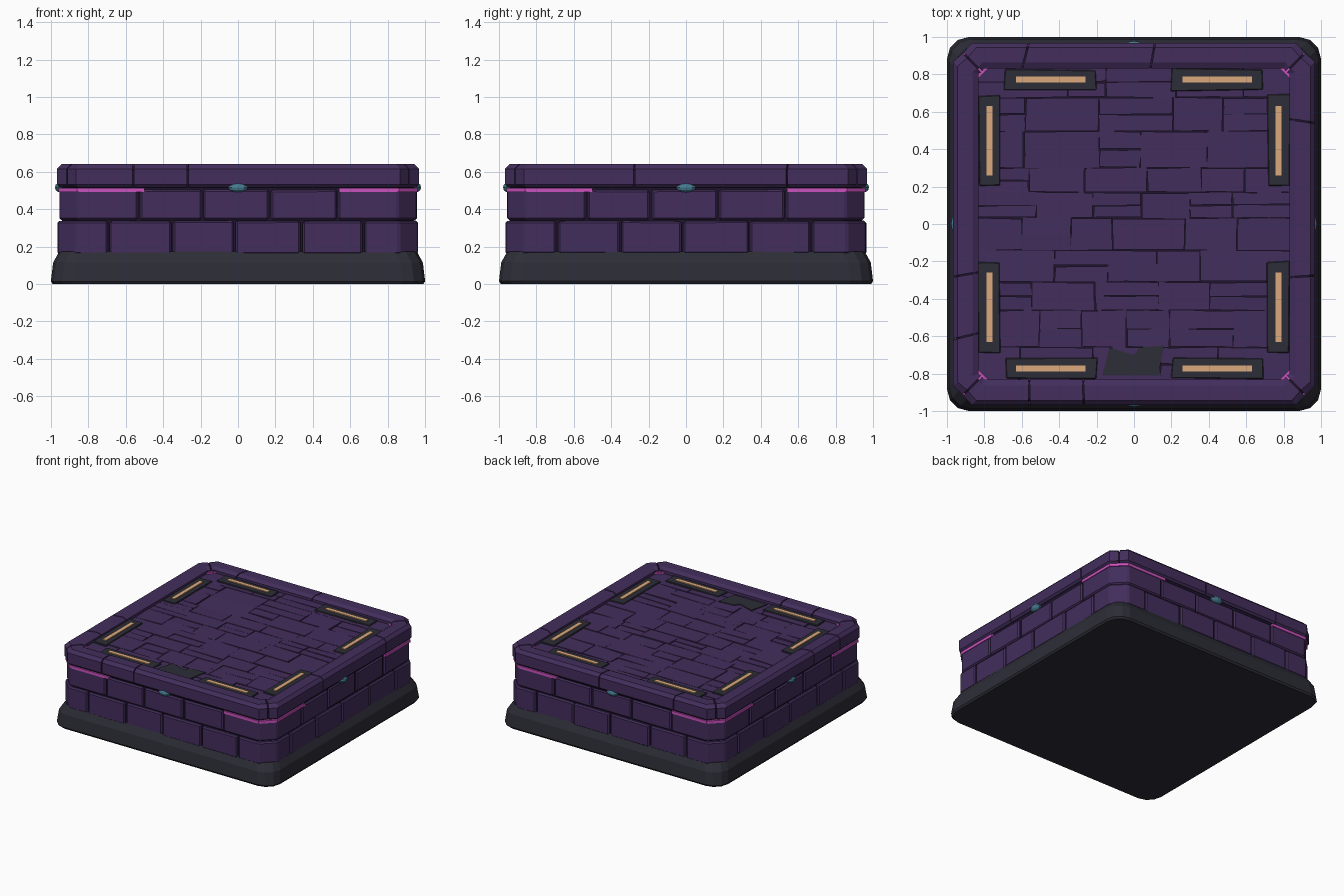
import bpy, bmesh, math, random
from mathutils import Matrix

if "Cube" in bpy.data.objects:
    bpy.data.objects.remove(bpy.data.objects["Cube"])

random.seed(4)


def material(name, rgb):
    m = bpy.data.materials.new(name)
    m.diffuse_color = (*rgb, 1)
    m.use_nodes = True
    m.node_tree.nodes["Principled BSDF"].inputs["Base Color"].default_value = m.diffuse_color
    return m


PURPLE = material("purple stone", (0.056, 0.027, 0.108))
CRACK = material("dark crack", (0.013, 0.007, 0.025))
SLATE = material("dark slate", (0.026, 0.026, 0.038))
PINK = material("pink glow", (0.60, 0.085, 0.52))
TAN = material("warm light", (0.72, 0.40, 0.205))
TEAL = material("teal gem", (0.062, 0.205, 0.28))


def finish(bm, name, mat, bevel=0):
    bmesh.ops.recalc_face_normals(bm, faces=bm.faces)
    me = bpy.data.meshes.new(name)
    bm.to_mesh(me)
    bm.free()
    me.materials.append(mat)
    ob = bpy.data.objects.new(name, me)
    bpy.context.collection.objects.link(ob)
    if bevel:
        mod = ob.modifiers.new("bevel", 'BEVEL')
        mod.width, mod.segments = bevel, 1
    return ob


def turn(p, k):
    """Rotate a point by k quarter turns about z."""
    x, y = p[0], p[1]
    for _ in range(k):
        x, y = -y, x
    return (x, y, *p[2:])


def loft(bm, rings, closed=False):
    """Skin a list of equal-length rings; cap the ends unless closed."""
    vs = [[bm.verts.new(p) for p in r] for r in rings]
    n = len(vs[0])
    for a, b in zip(vs, vs[1:] + ([vs[0]] if closed else [])):
        for i in range(n):
            bm.faces.new((a[i], a[(i + 1) % n], b[(i + 1) % n], b[i]))
    if not closed:
        bm.faces.new(vs[0])
        bm.faces.new(vs[-1])


def prism(bm, pts, z0, z1, k=0, tilt=0):
    pts = [turn(p, k) for p in pts]
    loft(bm, [[(x, y, z0) for x, y in pts],
              [(x, y, z1 + random.uniform(-tilt, tilt)) for x, y in pts]])


def rect(x0, x1, y0, y1, j=0):
    u = lambda: random.uniform(-j, j)
    return [(x + u(), y + u()) for x, y in ((x0, y0), (x1, y0), (x1, y1), (x0, y1))]


def square_ring(r, c, z, n=1):
    """Square of half-width r with corners cut back by c in n segments."""
    pts = []
    for k in range(4):
        for i in range(n + 1):
            a = math.pi / 2 * (i / n - 1)
            pts.append(turn((r - c + c * math.cos(a), -(r - c) + c * math.sin(a), z), k))
    return pts


# Plinth
bm = bmesh.new()
loft(bm, [square_ring(r, c, z, 3) for r, c, z in
          ((0.99, 0.12, 0), (1.0, 0.12, 0.015), (0.988, 0.12, 0.115), (0.955, 0.12, 0.175))])
finish(bm, "plinth", SLATE)

# Dark core that shows in the joints of walls and floor
bm = bmesh.new()
loft(bm, [square_ring(0.94, 0.1, z) for z in (0.15, 0.595)])
finish(bm, "wall_core", CRACK)

# Two courses of wall bricks, with bricks that wrap the corners
bm = bmesh.new()
GAP = 0.005
courses = ((0.16, 0.337, 0.961, (-0.69, -0.35, -0.02, 0.34, 0.67)),
           (0.343, 0.503, 0.954, (-0.53, -0.19, 0.17, 0.53)))


def corner(r, c, x, y):
    return [(x, -r), (r - c, -r), (r, c - r), (r, -y), (x, -y)]


for z0, z1, r, joints in courses:
    for k in range(4):
        for a, b in zip(joints, joints[1:]):
            rr = r + random.uniform(-0.004, 0.004)
            prism(bm, rect(a + GAP, b - GAP, -rr, -0.9, 0.003), z0, z1, k, 0.002)
        prism(bm, corner(r, 0.1, joints[-1] + GAP, -joints[0] + GAP), z0, z1, k)
finish(bm, "wall_bricks", PURPLE, 0.01)

# Glowing strips around the outer corners
bm = bmesh.new()
for k in range(4):
    prism(bm, corner(0.96, 0.1, 0.54, 0.5), 0.492, 0.514, k)
finish(bm, "corner_glow_strips", PINK)

# Small glow pieces in the inner floor corners
bm = bmesh.new()
for k in range(4):
    prism(bm, [(0.775, -0.835), (0.835, -0.835), (0.835, -0.775)], 0.59, 0.614, k)
finish(bm, "inner_corner_glow", PINK)

# Rim core (dark, seen in the cracks between rim stones)
bm = bmesh.new()
loft(bm, [square_ring(r, c, z) for r, c, z in
          ((0.845, 0.03, 0.53), (0.945, 0.1, 0.53), (0.955, 0.1, 0.61),
           (0.935, 0.1, 0.63), (0.845, 0.03, 0.63))], True)
finish(bm, "rim_core", CRACK)

# Rim stones, mitred at the corners: profile of (half-width, corner cut, height)
profile = ((0.952, 0.1, 0.516), (0.967, 0.1, 0.532), (0.967, 0.1, 0.616), (0.943, 0.1, 0.641),
           (0.862, 0.05, 0.641), (0.832, 0.03, 0.625), (0.832, 0.03, 0.59))


def miter(s):
    return [[(s * (r - c / 2 - 0.006), -(r - c / 2), z) for r, c, z in profile],
            [(s * (r - c), -r, z) for r, c, z in profile]]


def cut(x, skew):
    return [(x + skew * (r - 0.9), -r, z) for r, c, z in profile]


bm = bmesh.new()
rim_joints = ((-0.56, -0.27), (-0.28, 0.55), (-0.1, 0.58), (0.27, 0.6))
for k, (a, b) in enumerate(rim_joints):
    s, t = random.uniform(-.3, .3), random.uniform(-.3, .3)
    for sections in (miter(-1) + [cut(a - 0.004, s)],
                     [cut(a + 0.004, s), cut(b - 0.004, t)],
                     [cut(b + 0.004, t)] + miter(1)[::-1]):
        loft(bm, [[turn(p, k) for p in sec] for sec in sections])
finish(bm, "rim_stones", PURPLE)

# Floor paving: uneven rows of slightly tilted slabs
bm = bmesh.new()
y = -0.838
while y < 0.8:
    h = random.uniform(0.13, 0.2)
    y1 = y + h if y + h < 0.74 else 0.838
    x = -0.838
    while x < 0.8:
        w = random.uniform(0.2, 0.42)
        x1 = x + w if x + w < 0.7 else 0.838
        split = random.random() < 0.3
        ym = (y + y1) / 2 if split else y1
        prism(bm, rect(x + 0.002, x1 - 0.002, y + 0.002, ym - 0.002, 0.004), 0.58, 0.604, 0, 0.004)
        if split:
            prism(bm, rect(x + 0.002, x1 - 0.002, ym + 0.002, y1 - 0.002, 0.004), 0.58, 0.604, 0, 0.004)
        x = x1
    y = y1
finish(bm, "floor_slabs", PURPLE)

# Light housings and light bars, two per side
housings, bars = bmesh.new(), bmesh.new()
for k in range(4):
    for s in (-1, 1):
        a, b = sorted((s * 0.2, s * 0.69))
        prism(housings, rect(a, b, -0.828, -0.715, 0.008), 0.59, 0.613, k)
        a, b = sorted((s * 0.26, s * 0.63))
        prism(bars, rect(a, b, -0.788, -0.755), 0.6, 0.62, k)
finish(housings, "light_housings", SLATE, 0.004)
finish(bars, "light_bars", TAN)

# Worn dark patch at the front of the floor
bm = bmesh.new()
prism(bm, [(-0.17, -0.81), (0.13, -0.81), (0.16, -0.65), (0.03, -0.66), (-0.0, -0.7), (-0.13, -0.66)],
      0.59, 0.611)
finish(bm, "worn_patch", SLATE)

# Gem under the rim at the middle of each side
bm = bmesh.new()
for k in range(4):
    x, y, _ = turn((0, -0.95, 0), k)
    m = (Matrix.Translation((x, y, 0.517)) @ Matrix.Rotation(k * math.pi / 2, 4, 'Z')
         @ Matrix.Diagonal((0.055, 0.028, 0.027, 1)))
    bmesh.ops.create_uvsphere(bm, u_segments=10, v_segments=6, radius=1, matrix=m)
finish(bm, "side_gems", TEAL)
